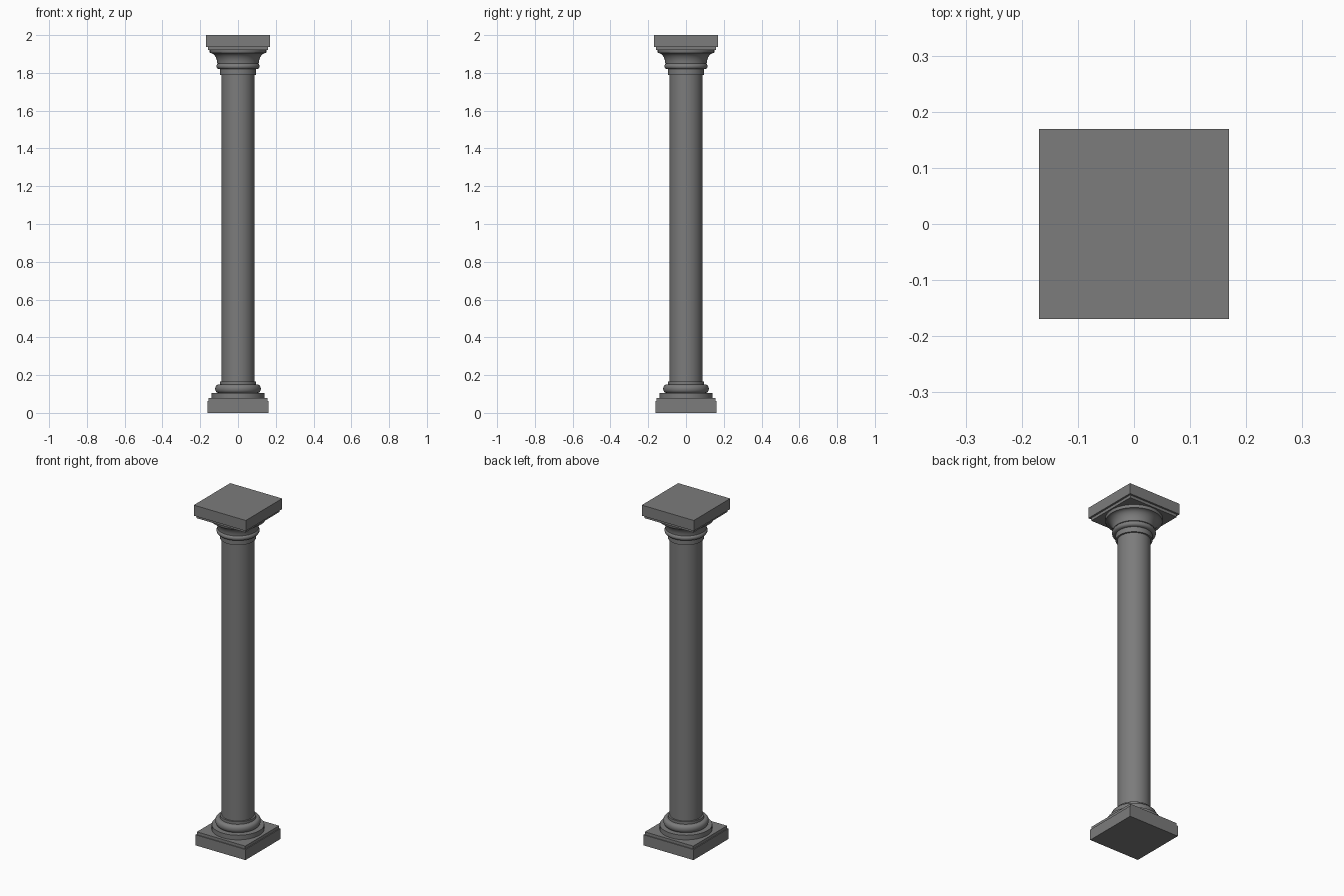
import bpy
import bmesh
import math

if "Cube" in bpy.data.objects:
    bpy.data.objects.remove(bpy.data.objects["Cube"], do_unlink=True)

stone = bpy.data.materials.new("grey_stone")
stone.use_nodes = True
GREY = (0.2, 0.2, 0.2, 1)
stone.diffuse_color = GREY
stone.node_tree.nodes["Principled BSDF"].inputs["Base Color"].default_value = GREY


def finish(name, bm, smooth=False):
    bmesh.ops.recalc_face_normals(bm, faces=bm.faces)
    mesh = bpy.data.meshes.new(name)
    bm.to_mesh(mesh)
    bm.free()
    mesh.materials.append(stone)
    obj = bpy.data.objects.new(name, mesh)
    bpy.context.collection.objects.link(obj)
    if smooth:
        bpy.ops.object.select_all(action="DESELECT")
        obj.select_set(True)
        bpy.context.view_layer.objects.active = obj
        bpy.ops.object.shade_smooth_by_angle(angle=math.radians(35))


def slab(name, half, bottom, top):
    bm = bmesh.new()
    bmesh.ops.create_cube(bm, size=1)
    for v in bm.verts:
        v.co = (v.co.x * 2 * half, v.co.y * 2 * half, top if v.co.z > 0 else bottom)
    finish(name, bm)


def lathe(name, profile, sides=48):
    """Turn a (radius, height) profile around z and cap both ends."""
    bm = bmesh.new()
    rings = []
    for r, z in profile:
        angles = [math.tau * i / sides for i in range(sides)]
        rings.append([bm.verts.new((r * math.cos(a), r * math.sin(a), z)) for a in angles])
    for low, high in zip(rings, rings[1:]):
        for i in range(sides):
            j = (i + 1) % sides
            bm.faces.new((low[i], low[j], high[j], high[i]))
    bm.faces.new(rings[0][::-1])
    bm.faces.new(rings[-1])
    finish(name, bm, smooth=True)


def arc(r, z, width, height, start, end, steps=8):
    """Elliptical run of profile points, angles in degrees."""
    angles = [math.radians(start + (end - start) * i / steps) for i in range(steps + 1)]
    return [(r + width * math.cos(a), z + height * math.sin(a)) for a in angles]


# Base
slab("plinth", 0.162, 0, 0.062)
slab("plinth_step", 0.157, 0.062, 0.079)
lathe("base_disc", [(0.14, 0.079), (0.14, 0.106)])
lathe("base_torus", [(0.105, 0.106)] + arc(0.105, 0.128, 0.016, 0.022, -90, 90))
lathe("base_collar", [(0.096, 0.148), (0.096, 0.165)])

# Shaft
lathe("shaft", [(0.087, 0.16), (0.087, 1.8)])

# Capital
lathe("neck_ring", [(0.096, 1.79), (0.096, 1.822)])
lathe("neck_torus", [(0.1, 1.82)] + arc(0.1, 1.835, 0.015, 0.015, -90, 90))
lathe("bell", [(0.105, 1.848)] + arc(0.148, 1.85, 0.038, 0.055, 180, 90)
      + [(0.15, 1.908), (0.15, 1.926)])
slab("abacus_lip", 0.158, 1.922, 1.938)
slab("abacus", 0.169, 1.938, 2)
